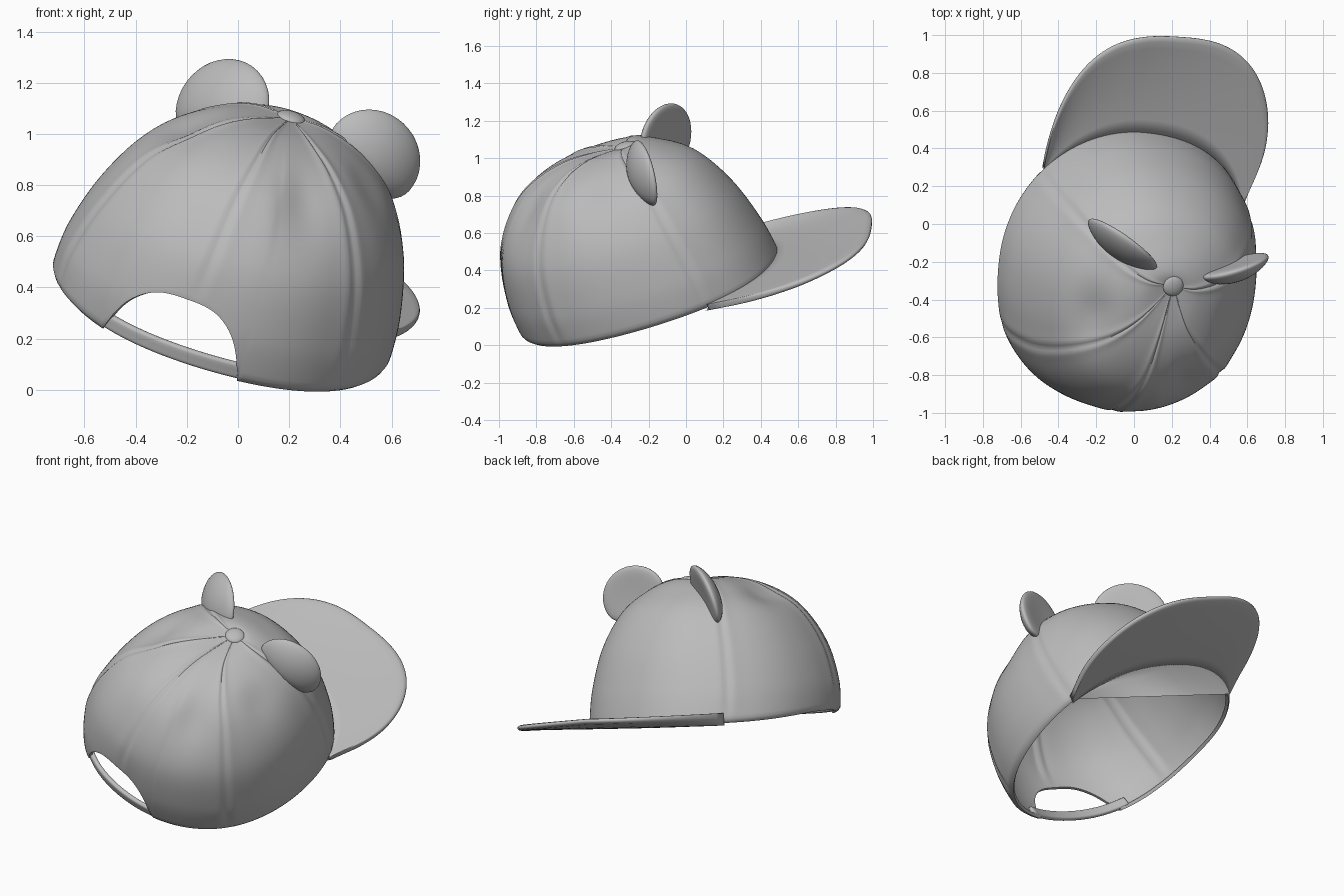
import bpy, bmesh
from math import sin, cos, radians, exp, copysign, sqrt
from mathutils import Vector, Matrix

old = bpy.data.objects.get("Cube")
if old:
    bpy.data.objects.remove(old)

grey = bpy.data.materials.new("plain_grey")
grey.use_nodes = True
tone = (0.5, 0.5, 0.5, 1)
grey.diffuse_color = tone
grey.node_tree.nodes["Principled BSDF"].inputs["Base Color"].default_value = tone

# Tilted frame of the cap: side, forward and up axes
up = Vector((0.285, -0.337, 1)).normalized()
fwd = Vector((0.17, 0.98, 0.286))
fwd = (fwd - up * fwd.dot(up)).normalized()
side = fwd.cross(up)
FRAME = Matrix.Translation((-0.01, -0.07, 0.30)) @ Matrix((side, fwd, up)).transposed().to_4x4()

# Crown sections from rim to top: height, front, back, right, left
ROWS = [(0, .595, -.855, .64, -.73), (.2, .56, -.87, .635, -.71),
        (.45, .48, -.825, .58, -.63), (.66, .355, -.69, .46, -.50),
        (.78, .20, -.52, .31, -.34), (.838, .08, -.29, .14, -.17),
        (.832, 0, 0, 0, 0)]


def section(t):
    """Smoothly interpolated crown section at row position t."""
    i = min(int(t), len(ROWS) - 2)
    u = t - i
    a, b, c, d = (ROWS[max(0, min(len(ROWS) - 1, i + k))] for k in (-1, 0, 1, 2))
    return [q + .5 * u * (r - p + u * (2 * p - 5 * q + 4 * r - s + u * (3 * (q - r) + s - p)))
            for p, q, r, s in zip(a, b, c, d)]


def crown_point(deg, t, scale=1.0):
    w, front, back, right, left = section(t)
    a = radians(deg)
    # Fuller diagonals, and a rim that rises towards the right rear
    scale *= 1 + 0.045 * max(0, sin(2 * a)) ** 2
    if 90 < deg < 180:
        scale *= 1 + 0.035 * sin(2 * a) ** 2 * max(0, 1 - t / 3)
    w += 0.045 * max(0, 1 - t / 2) * exp(-((deg - 248) / 36) ** 2)
    return Vector(((right + left) / 2 + (right - left) / 2 * sin(a) * scale,
                   (front + back) / 2 + (front - back) / 2 * cos(a) * scale, w))


def finish(bm, name, matrix):
    mesh = bpy.data.meshes.new(name)
    bm.to_mesh(mesh)
    bm.free()
    mesh.transform(matrix)
    mesh.materials.append(grey)
    mesh.shade_smooth()
    obj = bpy.data.objects.new(name, mesh)
    bpy.context.collection.objects.link(obj)
    return obj


def grid(rows, closed=False):
    """Quad sheet through rows of points."""
    bm = bmesh.new()
    vs = [[bm.verts.new(p) for p in row] for row in rows]
    n = len(vs[0])
    for lo, hi in zip(vs, vs[1:]):
        for j in range(n if closed else n - 1):
            k = (j + 1) % n
            bm.faces.new((lo[j], hi[j], hi[k], lo[k]))
    bm.normal_update()
    return bm, vs


def thicken(obj, thickness, offset, bevel):
    sol = obj.modifiers.new("thickness", "SOLIDIFY")
    sol.thickness, sol.offset = thickness, offset
    bev = obj.modifiers.new("soft_edge", "BEVEL")
    bev.width, bev.segments, bev.angle_limit = bevel, 3, radians(50)


# Crown with arched back opening, stitched seams and soft dents
SEG, STEPS = 240, 44
SEAMS = (60, 127, 185, 240, 310)
DENTS = ((262, 3.7, 22, .6, .035), (150, 3.3, 14, .8, .03), (95, 3.4, 16, .7, .02))


def opening(deg):
    u = abs(deg - 188) / 24
    return 1.3 * (1 - u ** 3) ** 0.6 if u < 1 else 0


rows = []
for i in range(STEPS):
    row = []
    for j in range(SEG):
        deg = j * 360 / SEG
        lift = opening(deg)
        t = lift + (5.97 - lift) * (i / (STEPS - 1)) ** 1.1
        tuck = 1 - 0.03 * max(0, 1 - t / 0.25) ** 2
        row.append(crown_point(deg, t, tuck))
    rows.append(row)
bm, vs = grid(rows, closed=True)
bm.faces.new(vs[-1])
bm.normal_update()
moves = []
for i, row in enumerate(vs):
    for j, v in enumerate(row):
        deg, t = j * 360 / SEG, 6 * (i / (STEPS - 1)) ** 1.1
        fade = min(1, (6 - t) / 1.5, t / 0.8)
        d = sum(.009 * exp(-((deg - s) / 6) ** 2) - .011 * exp(-((deg - s) / 2) ** 2)
                for s in SEAMS) * fade
        d -= sum(k * exp(-((deg - a) / wa) ** 2 - ((t - b) / wb) ** 2)
                 for a, b, wa, wb, k in DENTS)
        moves.append((v, v.normal * d))
for v, m in moves:
    v.co += m
crown = finish(bm, "crown", FRAME)
thicken(crown, 0.02, -1, 0.007)


# Brim: closed shell from the front of the rim to a rounded outer edge
def brim_outline(q):
    a = radians(90 * q)
    return Vector((.055 + .625 * copysign(abs(sin(a)) ** .74, q),
                   .26 + .875 * max(0, cos(a)) ** .74, 0))


def brim_root(q):
    return crown_point((6 + 55 * q) % 360, 0, 0.975) * Vector((1, 1, 0)).length / sqrt(2)


def brim_point(q, t, half):
    root, outer = brim_root(q), brim_outline(q)
    # Draw the outline's ends in to meet the rim
    corner = copysign(1, q)
    end = brim_root(corner) + Vector((0.02 * corner, 0.03, 0))
    outer += (end - brim_outline(corner)) * abs(q) ** 9
    p = root.lerp(outer, t)
    p.z = .005 + half + .045 * t * t * max(0, min(1, .8 - 1.3 * p.x))
    return p


profile = [(t, .017) for t in (0, .15, .3, .45, .6, .75, .88, .95)]
profile += [(.985, .012), (1, .004)]
profile += [(t, -h) for t, h in reversed(profile)]
N = 80
bm, _ = grid([[brim_point(2 * j / N - 1, t, h) for j in range(N + 1)] for t, h in profile])
bmesh.ops.holes_fill(bm, edges=[e for e in bm.edges if e.is_boundary], sides=0)
bmesh.ops.recalc_face_normals(bm, faces=bm.faces)
finish(bm, "brim", FRAME)

# Strap bridging the back opening
rows = [[crown_point(158 + 60 * j / 24, t, 0.965) for j in range(25)]
        for t in (.1, .22, .34, .46)]
bm, _ = grid(rows)
strap = finish(bm, "back_strap", FRAME)
thicken(strap, 0.03, 0, 0.012)

# Button on top
bm = bmesh.new()
bmesh.ops.create_uvsphere(bm, u_segments=32, v_segments=16, radius=0.057)
bmesh.ops.scale(bm, vec=(1, 1, 0.4), verts=bm.verts)
finish(bm, "top_button", FRAME @ Matrix.Translation((0, 0, 0.833)))


# Dished round ears, their concave sides towards the brim
def ear(name, center, facing, radius):
    center, n = Vector(center), Vector(facing).normalized()
    out = center - Vector((0, -0.1, 0.4))
    out = (out - n * out.dot(n)).normalized()
    bm = bmesh.new()
    bmesh.ops.create_uvsphere(bm, u_segments=40, v_segments=24, radius=1)
    for v in bm.verts:
        x, y, z = v.co
        r2 = x * x + y * y
        if y < 0:
            y *= 0.7
        v.co = (x * radius * 1.13, y * radius, z * 0.048 + 0.035 * r2 - 0.018)
    turn = Matrix((out.cross(n), out, n)).transposed().to_4x4()
    finish(bm, name, Matrix.Translation(center) @ turn)


ear("left_ear", (0.53, -0.24, 0.905), (-0.25, 0.95, 0.18), 0.18)
ear("right_ear", (-0.07, -0.12, 1.105), (0.57, 0.8, -0.2), 0.195)
